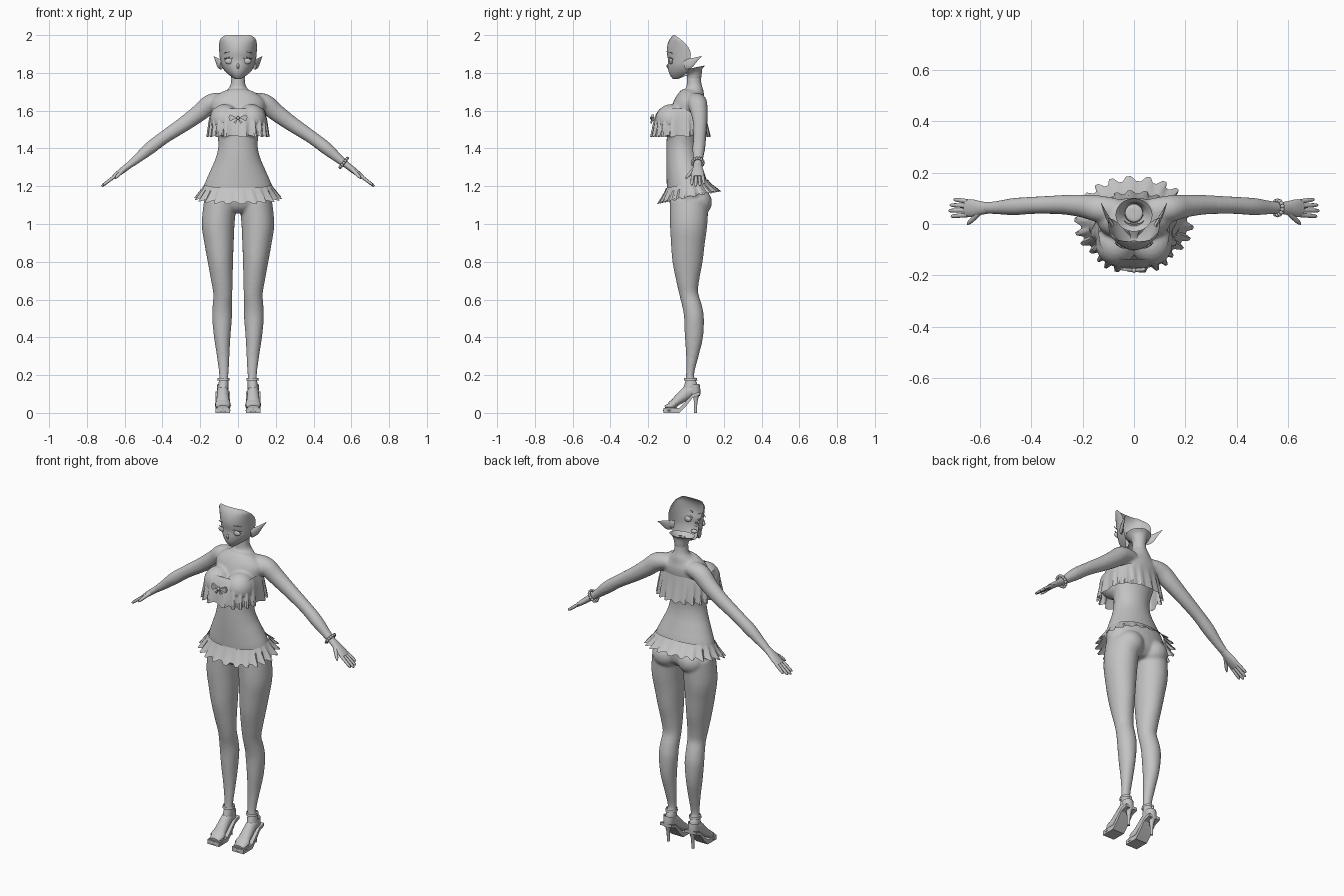
import bpy, bmesh, math
from mathutils import Vector, Matrix

if "Cube" in bpy.data.objects:
    bpy.data.objects.remove(bpy.data.objects["Cube"])

gray = bpy.data.materials.new("plain_gray")
gray.diffuse_color = (0.55, 0.55, 0.55, 1)
gray.use_nodes = True
gray.node_tree.nodes["Principled BSDF"].inputs["Base Color"].default_value = gray.diffuse_color


def finish(name, bm, angle=50, recalc=True):
    if recalc:
        bmesh.ops.recalc_face_normals(bm, faces=bm.faces)
    me = bpy.data.meshes.new(name)
    bm.to_mesh(me)
    bm.free()
    me.materials.append(gray)
    ob = bpy.data.objects.new(name, me)
    bpy.context.collection.objects.link(ob)
    bpy.ops.object.select_all(action='DESELECT')
    ob.select_set(True)
    bpy.context.view_layer.objects.active = ob
    bpy.ops.object.shade_smooth_by_angle(angle=math.radians(angle))
    return ob


def spline(rows, sub=4):
    """Catmull-Rom interpolation of rows of numbers."""
    p = [Vector(r) for r in rows]
    out = []
    for i in range(len(p) - 1):
        a, b, c, d = p[max(i - 1, 0)], p[i], p[i + 1], p[min(i + 2, len(p) - 1)]
        for k in range(sub):
            t = k / sub
            out.append(0.5 * (2 * b + (c - a) * t + (2 * a - 5 * b + 4 * c - d) * t * t
                              + (3 * b - a - 3 * c + d) * t ** 3))
    return out + [p[-1]]


def skin(bm, rows, closed):
    for r, q in zip(rows, rows[1:]):
        n = len(r)
        for i in range(n if closed else n - 1):
            j = (i + 1) % n
            bm.faces.new((r[i], r[j], q[j], q[i]))


def tube(name, rings, ref, n=20, sub=4, caps=True):
    """Loft ellipses (x, y, z, radius along ref, other radius) along a path."""
    bm = bmesh.new()
    rs = spline(rings, sub)
    rows = []
    for i, r in enumerate(rs):
        t = (Vector(rs[min(i + 1, len(rs) - 1)][:3]) - Vector(rs[max(i - 1, 0)][:3])).normalized()
        u = Vector(ref)
        u = (u - t * u.dot(t)).normalized()
        v = t.cross(u)
        c = Vector(r[:3])
        rows.append([bm.verts.new(c + u * r[3] * math.cos(a) + v * r[4] * math.sin(a))
                     for a in (2 * math.pi * k / n for k in range(n))])
    skin(bm, rows, True)
    if caps:
        bm.faces.new(rows[0])
        bm.faces.new(rows[-1])
    return finish(name, bm)


def ball(name, loc, scale, seg=24):
    bm = bmesh.new()
    bmesh.ops.create_uvsphere(bm, u_segments=seg, v_segments=seg // 2, radius=1,
                              matrix=Matrix.Translation(loc) @ Matrix.Diagonal((*scale, 1)))
    return finish(name, bm)


def prism(name, pts, axis_vec):
    """Extrude a flat outline of 3D points along a vector."""
    bm = bmesh.new()
    f = bm.faces.new([bm.verts.new(p) for p in pts])
    ex = bmesh.ops.extrude_face_region(bm, geom=[f])
    bmesh.ops.translate(bm, vec=axis_vec,
                        verts=[g for g in ex['geom'] if isinstance(g, bmesh.types.BMVert)])
    return finish(name, bm, 30)


def ruffle(name, rows, pleats, power, tilt):
    """Pleated band; rows are (z, half width, front, back, pleat depth)."""
    bm = bmesh.new()
    wave = (1, 1, -1, -1)
    n = pleats * 4
    out = []
    for z, rx, yf, yb, amp in rows:
        ring = []
        for i in range(n):
            a = 2 * math.pi * (i + 0.5) / n
            s, c = math.sin(a), math.cos(a)
            p = power if c > 0 else 0.9
            k = 1 + amp * wave[i % 4]
            x = math.copysign(abs(s) ** p, s) * rx * k
            y = -yf * c ** p * k if c > 0 else yb * abs(c) ** p * k
            ring.append(bm.verts.new((x, y, z + tilt * y - amp * 0.08 * wave[i % 4])))
        out.append(ring)
    skin(bm, out, True)
    return finish(name, bm, 35)


X, Y, Z = (1, 0, 0), (0, 1, 0), (0, 0, 1)

# Torso and neck: z, half width, front y, back y
torso = [(1.06, .06, -.04, .08), (1.09, .13, -.075, .11), (1.13, .178, -.09, .12),
         (1.2, .18, -.102, .115), (1.28, .148, -.105, .09), (1.35, .118, -.105, .07),
         (1.42, .104, -.103, .062), (1.5, .115, -.1, .07), (1.58, .135, -.085, .09),
         (1.64, .145, -.062, .105), (1.68, .11, -.035, .105), (1.705, .065, -.008, .095),
         (1.73, .042, .002, .085), (1.77, .036, .005, .079), (1.80, .036, .006, .08)]
body = [tube("torso", [(0, (f + b) / 2, z, w, (b - f) / 2) for z, w, f, b in torso], X, 32)]

# Legs: z, inner x, outer x, front y, back y
leg = [(1.12, .008, .18, -.085, .12), (1.0, .018, .192, -.085, .113), (.9, .022, .178, -.08, .1),
       (.8, .026, .16, -.072, .088), (.7, .028, .142, -.052, .07), (.63, .03, .131, -.035, .065),
       (.56, .032, .135, -.018, .085), (.5, .032, .137, -.01, .095), (.4, .04, .127, -.006, .09),
       (.3, .045, .112, 0, .066), (.2, .05, .1, 0, .043), (.15, .05, .105, -.01, .062),
       (.115, .052, .108, -.02, .066)]
for s in (1, -1):
    body.append(tube("leg", [(s * (a + b) / 2, (f + k) / 2, z, (b - a) / 2, (k - f) / 2)
                             for z, a, b, f, k in leg], X, 24))
    body.append(ball("buttock", (s * .082, .06, 1.115), (.08, .078, .075)))
    body.append(ball("bust", (s * .07, -.078, 1.55), (.08, .085, .085)))
    body.append(tube("arm", [(s * x, y, z, r, q) for x, y, z, r, q in (
        (.07, .05, 1.655, .05, .04), (.14, .06, 1.64, .052, .05), (.2, .07, 1.592, .045, .047),
        (.28, .075, 1.533, .038, .041), (.386, .073, 1.462, .034, .035),
        (.466, .068, 1.402, .034, .034), (.53, .064, 1.348, .027, .025),
        (.58, .063, 1.308, .023, .018))], Y, 20))

# Fuse torso, legs and arms into one smooth skin
bpy.ops.object.select_all(action='DESELECT')
for o in body:
    o.select_set(True)
bpy.context.view_layer.objects.active = body[0]
bpy.ops.object.join()
skin_ob = body[0]
skin_ob.name = "body"
rm = skin_ob.modifiers.new("fuse", 'REMESH')
rm.mode = 'VOXEL'
rm.voxel_size = .007
rm.use_smooth_shade = True
sm = skin_ob.modifiers.new("relax", 'SMOOTH')
sm.factor, sm.iterations = .5, 8

# Hands, feet and shoes
for s in (1, -1):
    side = "left" if s > 0 else "right"
    tube(side + "_palm", [(s * x, y, z, r, q) for x, y, z, r, q in (
        (.565, .063, 1.32, .022, .017), (.595, .062, 1.297, .026, .017),
        (.63, .062, 1.27, .034, .015), (.658, .062, 1.248, .034, .011))], Y, 16)
    for i, reach in enumerate((.055, .07, .075, .066)):
        y0, y1 = .088 - i * .0175, .096 - i * .022
        tube(f"{side}_finger_{i + 1}", [(s * (.648 + reach * t), y0 + (y1 - y0) * t,
             1.256 - reach * .76 * t, r, r) for t, r in ((0, .009), (.5, .0085), (.9, .007), (1, .002))],
             Y, 8, 2)
    tube(side + "_thumb", [(s * .6, .048, 1.292, .012, .012), (s * .625, .022, 1.268, .01, .01),
                           (s * .642, .006, 1.25, .008, .008), (s * .65, -.002, 1.24, .002, .002)], Y, 8, 2)
    fx = s * .08
    tube(side + "_foot", [(fx, .055, .125, .027, .03), (fx, .015, .112, .03, .036),
                          (fx, -.04, .07, .034, .027), (fx, -.08, .038, .038, .018),
                          (fx, -.112, .03, .03, .01)], X, 16)
    prism(side + "_sole", [(fx - .038, y, z) for y, z in (
        (-.118, 0), (-.035, 0), (0, .035), (.035, .08), (.074, .095), (.074, .112), (.035, .1),
        (-.005, .058), (-.035, .026), (-.118, .026))], (.076, 0, 0))
    ball(side + "_toe_cap", (fx, -.09, .013), (.041, .032, .014), 16)
    tube(side + "_heel_cup", [(fx, .045, .09, .027, .03), (fx, .045, .12, .03, .031),
                              (fx, .042, .15, .031, .03)], X, 16, 2, False)
    tube(side + "_heel_spike", [(fx, .055, .1, .02, .018), (fx, .051, .06, .01, .01),
                                (fx, .05, 0, .008, .008)], X, 10, 2)
    tube(side + "_ankle_strap", [(s * .077, .024, .172, .033, .036),
                                 (s * .077, .024, .186, .031, .033)], X, 20, 1, False)
    tube(side + "_toe_strap", [(fx, -.06, .05, .041, .025), (fx, -.082, .037, .042, .023)], X, 16, 1, False)
    # Pointed ears
    tube(side + "_ear", [(s * .086, -.005, 1.842, .026, .01), (s * .1, .02, 1.85, .026, .008),
                         (s * .114, .048, 1.868, .014, .005), (s * .128, .082, 1.888, .001, .001)], Z, 10, 3)
    # Eyes with upper lash and brow
    ball(side + "_eye", (s * .046, -.079, 1.862), (.025, .01, .016), 16)
    for nm, z, h, y in (("lash", 1.874, .007, -.09), ("brow", 1.905, .005, -.094)):
        tube(f"{side}_{nm}", [(s * (.046 + .028 * t), y + .012 * (t + .3) ** 2, z + h * (1 - t * t), .002, .002)
                              for t in (-1, -.5, 0, .5, 1)], Z, 6, 2)

# Face shell, open at the back: z, half width, front y, back y
face = [(1.80, .045, .0, .03), (1.783, .03, -.03, -.005), (1.767, .014, -.064, -.045),
        (1.785, .042, -.083, -.018), (1.81, .07, -.093, .01), (1.84, .088, -.096, .02),
        (1.87, .095, -.095, .023), (1.91, .099, -.102, .024), (1.95, .1, -.098, .002),
        (1.98, .093, -.085, -.032), (2.0, .066, -.068, -.058)]
bm = bmesh.new()
rows = []
for z, w, f, b in spline(face, 3):
    rows.append([bm.verts.new((w * math.sin(t), b + (f - b) * math.cos(t), z))
                 for t in (math.pi * (k / 24 - .5) for k in range(25))])
skin(bm, rows, False)
finish("face", bm, 60, False)
tube("nose", [(0, -.09, 1.85, .005, .003), (0, -.099, 1.836, .007, .006), (0, -.092, 1.824, .005, .003)], X, 8, 2)
ball("mouth_inside", (0, -.077, 1.802), (.02, .014, .01), 12)

# Flared nape rim
tube("nape_rim", [(0, .043, 1.77, .036, .037), (0, .043, 1.795, .042, .041),
                  (0, .038, 1.812, .056, .052), (0, .035, 1.826, .072, .066)], X, 24, 2, False)

# Ruffled top and skirt
ruffle("top_ruffle", [(1.612, .137, .137, .098, 0), (1.585, .146, .157, .102, .008),
                      (1.55, .152, .168, .108, .02), (1.465, .16, .181, .125, .05)], 20, .62, 0)
ruffle("skirt_ruffle", [(1.212, .176, .106, .116, 0), (1.19, .187, .115, .13, .015),
                        (1.14, .22, .146, .177, .055)], 22, .9, .2)

# Bow on the top
for s in (1, -1):
    prism("bow_loop", [(s * .004, -.185, 1.562), (s * .042, -.182, 1.58), (s * .05, -.18, 1.563),
                       (s * .042, -.182, 1.545)], (0, .012, 0))
    prism("bow_tail", [(0, -.186, 1.558), (s * .025, -.187, 1.538), (s * .012, -.187, 1.532)], (0, .008, 0))
ball("bow_knot", (0, -.181, 1.561), (.009, .01, .01), 12)

# Bracelet: rolled band with beads on the left wrist
c, d = Vector((.56, .063, 1.324)), Vector((.78, 0, -.62))
rot = d.to_track_quat('Z', 'Y').to_matrix()
for k in range(14):
    a = 2 * math.pi * k / 14
    p = c + rot @ Vector((math.cos(a) * .028, math.sin(a) * .031, 0))
    ball("bracelet_bead", p, (.009, .009, .009), 8)
